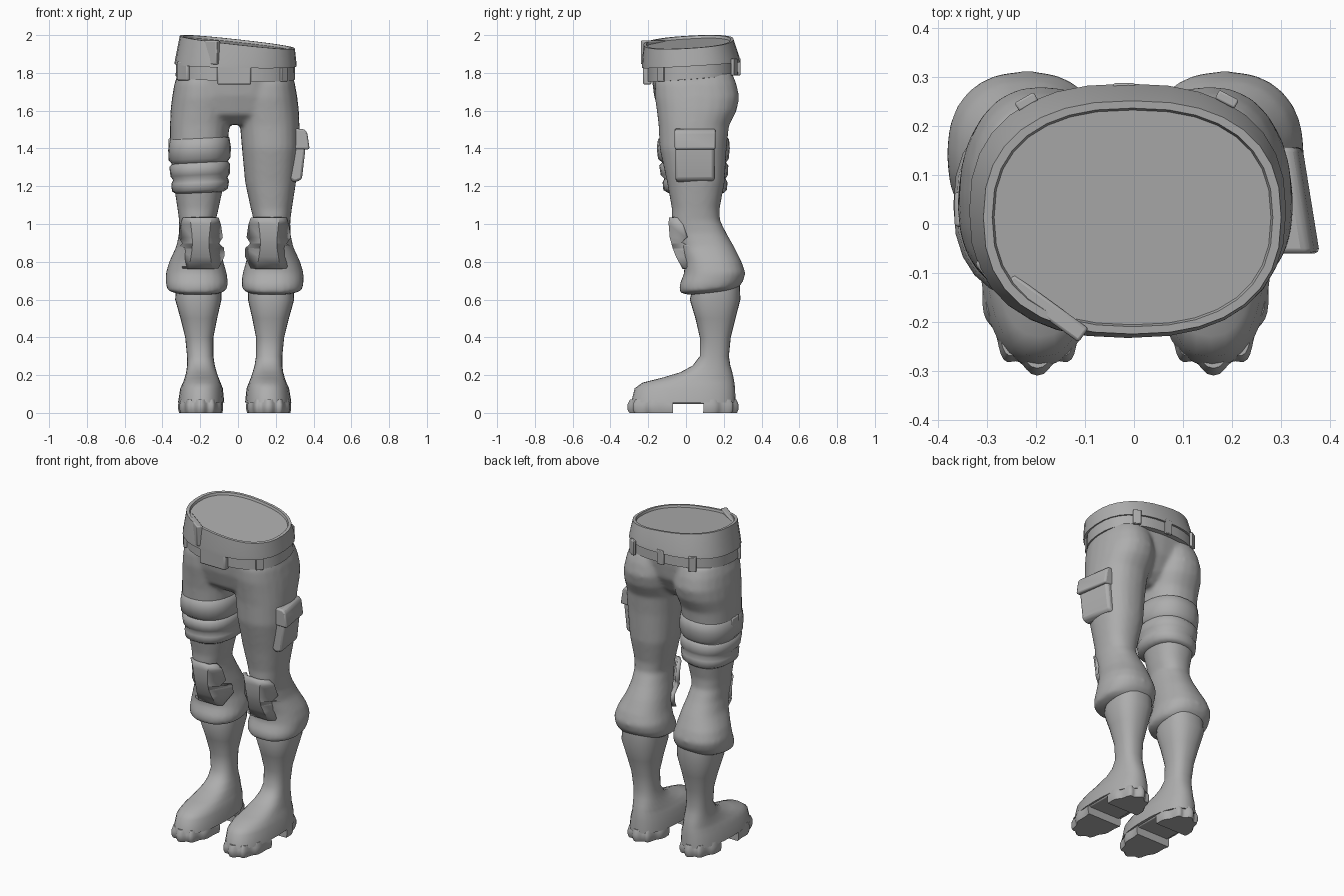
import bpy, bmesh, math
from mathutils import Matrix, Vector

MID = -0.0175  # symmetry line of the two legs
grey = bpy.data.materials.new("plain grey")
grey.diffuse_color = (0.42, 0.42, 0.42, 1)


def finish(name, bm, angle=40, bevel=0.0):
    bmesh.ops.recalc_face_normals(bm, faces=bm.faces)
    me = bpy.data.meshes.new(name)
    bm.to_mesh(me)
    bm.free()
    ob = bpy.data.objects.new(name, me)
    bpy.context.collection.objects.link(ob)
    me.materials.append(grey)
    if bevel:
        mod = ob.modifiers.new("bevel", 'BEVEL')
        mod.width, mod.segments = bevel, 2
    bpy.ops.object.select_all(action='DESELECT')
    ob.select_set(True)
    bpy.context.view_layer.objects.active = ob
    bpy.ops.object.shade_smooth_by_angle(angle=math.radians(angle))
    return ob


def oval(x0, x1, y0, y1, n=24, power=2.3):
    pts = []
    for i in range(n):
        a = 2 * math.pi * i / n
        c, s = math.cos(a), math.sin(a)
        pts.append(((x0 + x1) / 2 + (x1 - x0) / 2 * math.copysign(abs(c) ** (2 / power), c),
                    (y0 + y1) / 2 + (y1 - y0) / 2 * math.copysign(abs(s) ** (2 / power), s)))
    return pts


def skin(bm, loops):
    """Bridge loops of points and cap both ends."""
    rows = [[bm.verts.new(p) for p in loop] for loop in loops]
    n = len(rows[0])
    for a, b in zip(rows, rows[1:]):
        for i in range(n):
            j = (i + 1) % n
            bm.faces.new((a[i], a[j], b[j], b[i]))
    bm.faces.new(rows[0])
    bm.faces.new(rows[-1])


def loft(bm, rings, side=0, power=2.3, n=24):
    """Rings are z, x0, x1, y0, y1 and optional tilt in x and y; side mirrors them to a leg."""
    loops = []
    for z, x0, x1, y0, y1, *tilt in rings:
        tx, ty = tilt or (0, 0)
        pts = oval(x0, x1, y0, y1, n, power)
        if side:
            pts = [(MID + side * x, y) for x, y in pts]
        loops.append([(x, y, z + tx * x + ty * y) for x, y in pts])
    skin(bm, loops)


def box(name, loc, size, turn=0, bevel=0.006):
    bm = bmesh.new()
    bmesh.ops.create_cube(bm, size=1, matrix=Matrix.Translation(loc) @
                          Matrix.Rotation(turn, 4, 'Z') @ Matrix.Diagonal((*size, 1)))
    return finish(name, bm, bevel=bevel)


def prism(name, profile, y0, y1, bevel, lean):
    """Profile in x and z, run along y; its back end is moved inwards by lean."""
    bm = bmesh.new()
    skin(bm, [[(x - d, y, z) for x, z in profile] for y, d in ((y0, 0), (y1, lean))])
    return finish(name, bm, bevel=bevel)


# Trousers: two legs and a pelvis fused together
LEG = [(1.80, .03, .30, -.15, .245), (1.74, .02, .32, -.165, .268), (1.67, .012, .332, -.165, .283),
       (1.60, .015, .34, -.155, .268), (1.52, .028, .343, -.145, .228),
       (1.40, .038, .343, -.14, .215), (1.22, .055, .325, -.10, .205),
       (1.08, .085, .303, -.075, .178), (1.02, .10, .295, -.075, .18),
       (.95, .09, .295, -.06, .215), (.88, .075, .31, -.035, .255),
       (.80, .06, .347, -.01, .295), (.74, .042, .365, -.01, .315),
       (.68, .035, .365, -.035, .302, 0, .05), (.64, .042, .358, -.035, .282, 0, .1),
       (.622, .075, .315, .02, .26, 0, .1)]
PELVIS = [(1.525, -.14, .105, -.07, .12), (1.58, -.30, .265, -.14, .18),
          (1.68, -.338, .303, -.17, .235), (1.78, -.325, .295, -.182, .25),
          (1.86, -.31, .285, -.19, .25)]
bm = bmesh.new()
for s in (-1, 1):
    loft(bm, LEG, s)
loft(bm, PELVIS)
trousers = finish("trousers", bm)
mod = trousers.modifiers.new("fuse", 'REMESH')
mod.mode, mod.voxel_size, mod.use_smooth_shade = 'VOXEL', 0.012, True
mod = trousers.modifiers.new("soften", 'SMOOTH')
mod.factor, mod.iterations = 0.5, 8

# Boots with lugged soles
BOOT = [(.68, .07, .31, .04, .285), (.60, .07, .315, .02, .288), (.50, .093, .287, .05, .262),
        (.40, .113, .262, .073, .237), (.30, .113, .252, .073, .227),
        (.25, .105, .252, .035, .235), (.215, .095, .257, -.03, .245),
        (.185, .085, .265, -.13, .252), (.16, .075, .274, -.23, .256),
        (.13, .063, .288, -.272, .26), (.055, .055, .30, -.29, .262)]
for s, label in ((-1, "right"), (1, "left")):
    bm = bmesh.new()
    loft(bm, BOOT, s, 2.4, 28)
    finish(label + "_boot", bm, 60)
    # scalloped sole outline split into a toe block and a heel block
    n = 96
    outline = oval(.06, .30, -.30, .268, n, 2.4)
    lugs = []
    for i, (x, y) in enumerate(outline):
        k = 1 + 0.035 * math.cos(2 * math.pi * (i - 72) * 12 / n)
        lugs.append(((x - .18) * k + .18, (y + .015) * k - .015))
    toe = [p for p in lugs if p[1] < -.055]
    heel = [p for p in lugs if p[1] > .08]
    k0 = next(i for i in range(len(heel)) if heel[i - 1][0] < .18 <= heel[i][0])
    heel = heel[k0:] + heel[:k0]
    for part, pts, cy in (("toe", toe, -.06), ("heel", heel, .08)):
        bm = bmesh.new()
        skin(bm, [[(MID + s * (.18 + (x - .18) * f), cy + (y - cy) * f, z) for x, y in pts]
                  for z, f in ((0, .96), (.018, 1), (.045, 1), (.072, .94))])
        finish(label + "_sole_" + part, bm, 35)
    box(label + "_sole_arch", (MID + s * .18, .01, .058), (.215, .2, .02))

    # Knee pad: flat middle strip with notched side wings
    PAD = [(1.035, -.08, .052, .086, -.045), (1.0, -.081, .047, .098, -.015),
           (.93, -.075, .04, .108, .005), (.90, -.067, .04, .088, -.025),
           (.875, -.06, .04, .114, .06), (.83, -.043, .046, .116, .065),
           (.765, -.008, .056, .086, .005)]
    bm = bmesh.new()
    rows = [[bm.verts.new((MID + s * .18 + x, y, z)) for x, y in
             ((-wo, yo), (-wi, yc), (wi, yc), (wo, yo))] for z, yc, wi, wo, yo in PAD]
    for a, b in zip(rows, rows[1:]):
        for i in range(3):
            bm.faces.new((a[i], a[i + 1], b[i + 1], b[i]))
    pad = finish(label + "_knee_pad", bm, 25)
    mod = pad.modifiers.new("thickness", 'SOLIDIFY')
    mod.thickness, mod.offset = 0.024, 0

# Padded thigh wrap with a side clasp
WRAP = [(1.465, .05, .33, -.12, .205), (1.45, .028, .346, -.148, .228),
        (1.40, .02, .352, -.155, .232), (1.345, .022, .35, -.148, .226),
        (1.325, .036, .332, -.125, .212), (1.31, .024, .346, -.142, .224),
        (1.26, .026, .34, -.134, .222), (1.24, .038, .326, -.115, .21),
        (1.22, .03, .336, -.124, .22), (1.18, .036, .332, -.12, .216),
        (1.165, .06, .31, -.095, .20)]
bm = bmesh.new()
loft(bm, [(*r, .05, 0) for r in [(r[0] + .01, *r[1:]) for r in WRAP]], -1)
finish("thigh_wrap", bm, 70)
box("wrap_clasp", (-.356, .03, 1.41), (.022, .07, .09))

# Cargo pocket and its flap
prism("pocket", [(.25, 1.48), (.345, 1.48), (.358, 1.39), (.34, 1.235), (.30, 1.22), (.25, 1.25)],
      -.055, .15, .014, .03)
prism("pocket_flap", [(.27, 1.508), (.352, 1.502), (.368, 1.485), (.381, 1.395), (.28, 1.395)],
      -.06, .157, .01, .035)

# Flared, tilted waistband with a closed top
bm = bmesh.new()
loft(bm, [(1.845, -.30, .28, -.19, .25, -.02, .06), (1.84, -.337, .311, -.233, .287, -.02, .06),
          (1.865, -.332, .309, -.233, .283, -.03, .06),
          (1.962, -.308, .301, -.225, .252, -.11, .06), (1.962, -.29, .284, -.21, .237, -.11, .06),
          (1.948, -.286, .28, -.206, .233, -.11, .06)], 0, 2.4, 32)
finish("waistband", bm, 35)
box("waistband_overlap", (-.18, -.172, 1.908), (.19, .035, .125), math.radians(-36))

# Lower belt, buckle, loops and a small side pouch
bm = bmesh.new()
loft(bm, [(1.77, -.31, .285, -.18, .25, -.025, .08), (1.772, -.33, .303, -.205, .275, -.025, .08),
          (1.845, -.328, .301, -.205, .273, -.025, .08),
          (1.85, -.30, .28, -.18, .25, -.025, .08)], 0, 2.4, 32)
finish("belt", bm, 35)
box("buckle", (-.02, -.205, 1.79), (.18, .045, .105), 0, .01)
for i, (x, y, turn) in enumerate([(-.22, .25, 30), (-.02, .278, 0), (.19, .255, -28),
                                  (.24, -.13, 45)]):
    box("belt_loop_%d" % (i + 1), (x, y, 1.81 + .08 * y), (.045, .02, .09),
        math.radians(turn), .004)
box("belt_pouch", (-.285, -.105, 1.81), (.09, .035, .10), math.radians(-52), .008)
